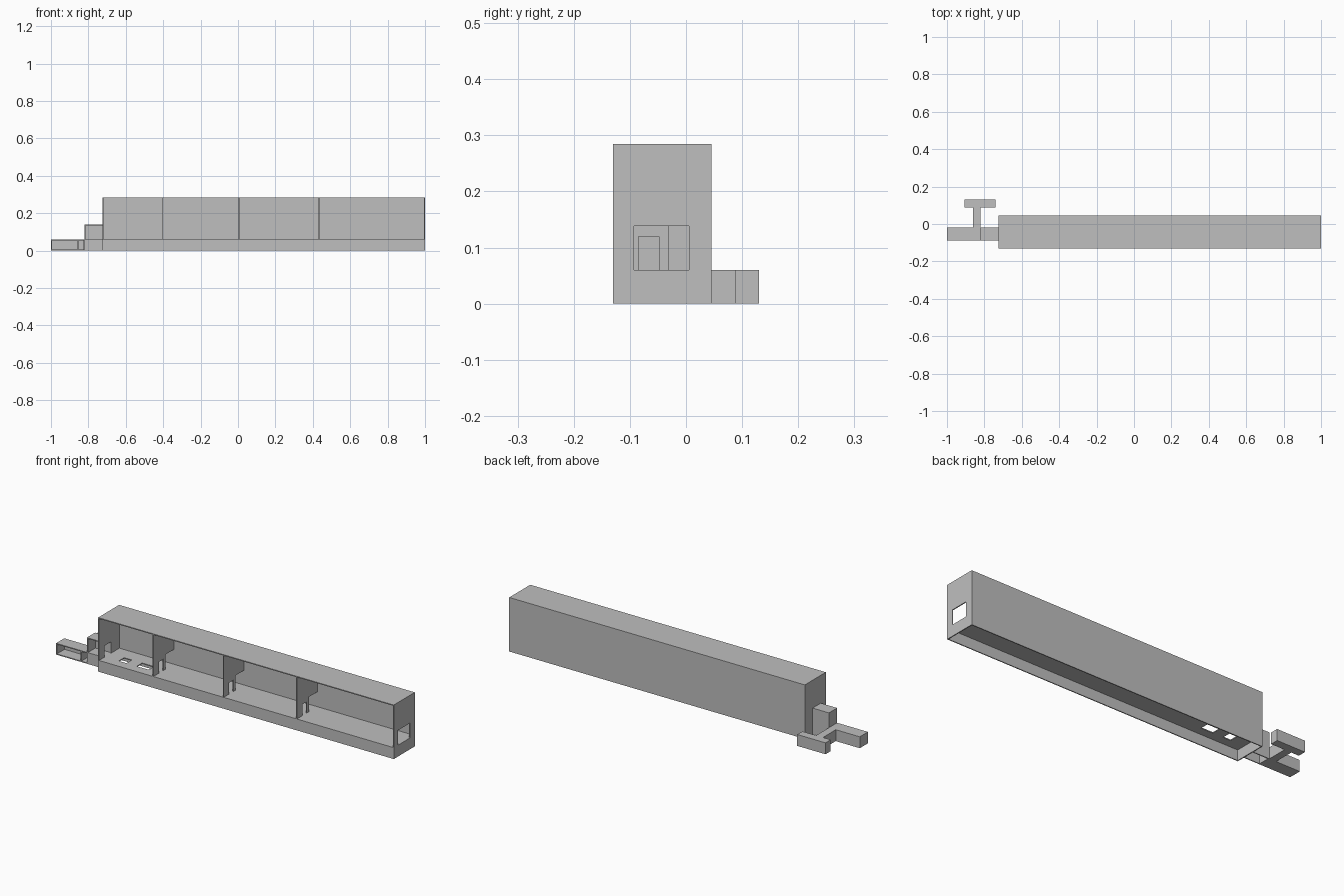
import bpy
import bmesh

if "Cube" in bpy.data.objects:
    bpy.data.objects.remove(bpy.data.objects["Cube"], do_unlink=True)

grey = bpy.data.materials.new("plain grey")
grey.use_nodes = True
COLOUR = (0.52, 0.52, 0.52, 1)
grey.diffuse_color = COLOUR
grey.node_tree.nodes["Principled BSDF"].inputs["Base Color"].default_value = COLOUR

T = 0.005      # sheet thickness
H = T / 2


def panel(name, axis, at, u, v, holes=()):
    """Thin sheet across an axis; u and v are its ranges, holes are (u0, u1, v0, v1)."""
    us = sorted({*u, *(c for h in holes for c in h[:2])})
    vs = sorted({*v, *(c for h in holes for c in h[2:])})
    bm = bmesh.new()

    def point(a, b):
        return {"x": (at, a, b), "y": (a, at, b), "z": (a, b, at)}[axis]

    for u0, u1 in zip(us, us[1:]):
        for v0, v1 in zip(vs, vs[1:]):
            cu, cv = (u0 + u1) / 2, (v0 + v1) / 2
            if any(h[0] < cu < h[1] and h[2] < cv < h[3] for h in holes):
                continue
            corners = ((u0, v0), (u1, v0), (u1, v1), (u0, v1))
            bm.faces.new([bm.verts.new(point(*c)) for c in corners])
    bmesh.ops.remove_doubles(bm, verts=bm.verts, dist=0.0001)
    bmesh.ops.recalc_face_normals(bm, faces=bm.faces)
    mesh = bpy.data.meshes.new(name)
    bm.to_mesh(mesh)
    bm.free()
    mesh.materials.append(grey)
    ob = bpy.data.objects.new(name, mesh)
    bpy.context.collection.objects.link(ob)
    solid = ob.modifiers.new("thickness", "SOLIDIFY")
    solid.thickness = T
    solid.offset = 0
    return ob


def shell(name, x, y, z, openings=(), floor=None):
    """Hollow box of sheets, leaving out the sides listed in openings."""
    floor = z[0] + H if floor is None else floor - H
    sides = {
        "right_wall": ("x", x[0] + H, y, z),
        "left_wall": ("x", x[1] - H, y, z),
        "front": ("y", y[0] + H, x, z),
        "back": ("y", y[1] - H, x, z),
        "roof": ("z", z[1] - H, x, y),
        "floor": ("z", floor, x, y),
    }
    for side, args in sides.items():
        if side not in openings:
            panel(f"{name}_{side}", *args)


# Main hall
X0, X1 = -0.725, 1.0
Y0, Y1 = -0.13, 0.045
FLOOR, TOP = 0.06, 0.285
DOOR = (-0.085, -0.03, FLOOR, 0.12)
WINDOW = (-0.093, 0.005, FLOOR, 0.138)
panel("hall_roof", "z", TOP - H, (X0, X1), (Y0, Y1))
panel("hall_back", "y", Y1 - H, (X0, X1), (0, TOP))
panel("hall_front_skirt", "y", Y0 + H, (X0, X1), (0, FLOOR))
panel("hall_left_wall", "x", X1 - H, (Y0, Y1), (0, TOP), [WINDOW])
panel("hall_right_wall", "x", X0 + H, (Y0, Y1), (0, TOP), [DOOR])
panel("hall_floor", "z", FLOOR - H, (X0, X1), (Y0, Y1),
      [(-0.64, -0.595, -0.08, -0.035), (-0.535, -0.465, -0.08, -0.035)])

# Partitions with a doorway and a wider passage along the back
for i, x in enumerate((-0.405, 0.005, 0.432)):
    panel(f"partition_{i + 1}", "x", x, (Y0, Y1), (FLOOR, TOP),
          [(-0.085, -0.048, FLOOR, 0.12), (-0.03, Y1, FLOOR, 0.138)])

# Entry room beside the hall
RY = (-0.088, -0.02)
shell("entry", (-0.82, X0), RY, (0, 0.138), ("front", "left_wall"), FLOOR)
panel("entry_front_skirt", "y", RY[0] + H, (-0.82, X0), (0, FLOOR))

# Low corridors: arm, stem and cross bar
low = (0, FLOOR)
shell("arm", (-1, -0.82), RY, low, ("front", "left_wall", "back"))
panel("arm_back", "y", RY[1] - H, (-1, -0.86), low)
panel("arm_divider", "x", -0.855, RY, low)
shell("stem", (-0.86, -0.82), (RY[1], 0.09), low, ("front", "back"))
shell("cross_bar", (-0.905, -0.74), (0.087, 0.13), low, ("front",))
panel("cross_bar_front", "y", 0.087 + H, (-0.905, -0.74), low,
      [(-0.855, -0.825, T, FLOOR - T)])
